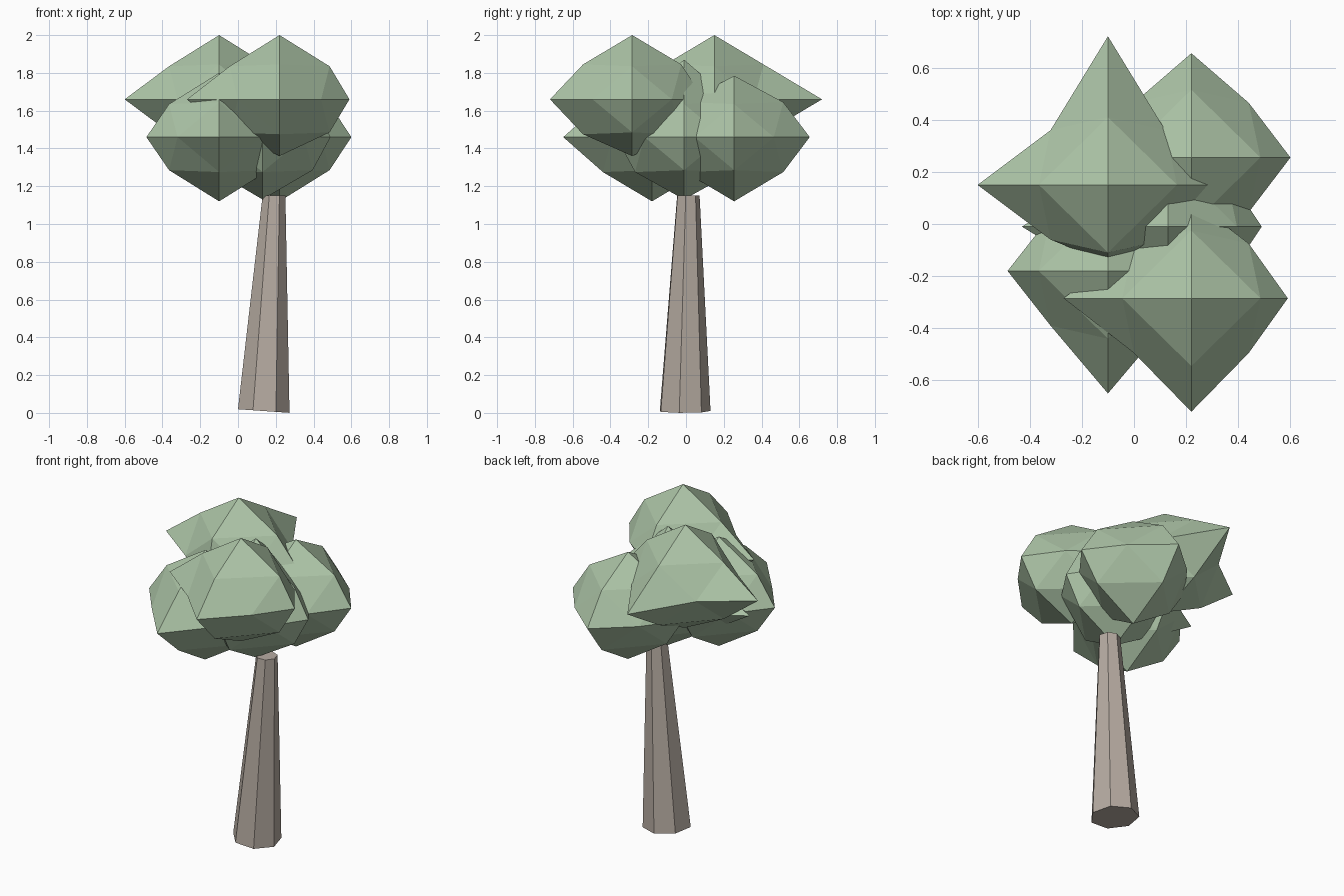
import bpy, bmesh, math
from mathutils import Vector

if "Cube" in bpy.data.objects:
    bpy.data.objects.remove(bpy.data.objects["Cube"])


def material(name, color):
    m = bpy.data.materials.new(name)
    m.diffuse_color = (*color, 1)
    m.use_nodes = True
    m.node_tree.nodes["Principled BSDF"].inputs["Base Color"].default_value = m.diffuse_color
    return m


def finish(bm, name, mat):
    bmesh.ops.recalc_face_normals(bm, faces=bm.faces[:])
    mesh = bpy.data.meshes.new(name)
    bm.to_mesh(mesh)
    bm.free()
    ob = bpy.data.objects.new(name, mesh)
    mesh.materials.append(mat)
    bpy.context.collection.objects.link(ob)


leaf = material("leaf_green", (0.42, 0.56, 0.39))
bark = material("bark_brown", (0.47, 0.41, 0.36))


# Leaf clump: octahedron split once, with its six tips pulled to own lengths
def clump(name, center, neg, pos):
    bm = bmesh.new()
    c = Vector(center)
    cache = {}

    def vert(k):
        if k not in cache:
            if sum(map(abs, k)) == 1:
                size = [neg[i] if k[i] < 0 else pos[i] for i in range(3)]
            elif k[2] == 0:
                size = (0.22, 0.21, 0)
            elif k[1] == 0:
                size = (0.265, 0, 0.175)
            else:
                size = (0, 0.26, 0.185)
            cache[k] = bm.verts.new(c + Vector([k[i] * size[i] for i in range(3)]))
        return cache[k]

    for sx in (-1, 1):
        for sy in (-1, 1):
            for sz in (-1, 1):
                x, y, z = (sx, 0, 0), (0, sy, 0), (0, 0, sz)
                xy, yz, xz = (sx, sy, 0), (0, sy, sz), (sx, 0, sz)
                for tri in ((x, xy, xz), (y, yz, xy), (z, xz, yz), (xy, yz, xz)):
                    bm.faces.new([vert(k) for k in tri])
    finish(bm, name, leaf)


clump("upper_front_leaves", (0.22, -0.285, 1.66), (0.49, 0.435, 0.30), (0.37, 0.38, 0.34))
clump("upper_back_leaves", (-0.10, 0.15, 1.66), (0.50, 0.30, 0.30), (0.41, 0.57, 0.34))
clump("lower_front_leaves", (-0.10, -0.18, 1.46), (0.385, 0.47, 0.34), (0.38, 0.38, 0.34))
clump("lower_back_leaves", (0.22, 0.255, 1.46), (0.38, 0.38, 0.34), (0.38, 0.40, 0.325))
clump("middle_leaves", (0.13, -0.01, 1.46), (0.56, 0.36, 0.33), (0.36, 0.36, 0.41))

# Trunk: leaning seven-sided taper with a slightly tilted foot
bm = bmesh.new()
rings = []
for cx, cy, z, r, tilt in ((0.135, -0.01, 0.01, 0.14, 0.07), (0.19, 0.01, 1.15, 0.062, 0.0)):
    ring = []
    for i in range(7):
        a = math.radians(-62) + i * math.tau / 7
        dx, dy = r * math.cos(a), r * math.sin(a)
        ring.append(bm.verts.new((cx + dx, cy + dy, z - tilt * dx)))
    rings.append(ring)
low, top = rings
for i in range(7):
    j = (i + 1) % 7
    bm.faces.new((low[i], low[j], top[j], top[i]))
bm.faces.new(low)
bm.faces.new(top)
finish(bm, "trunk", bark)
